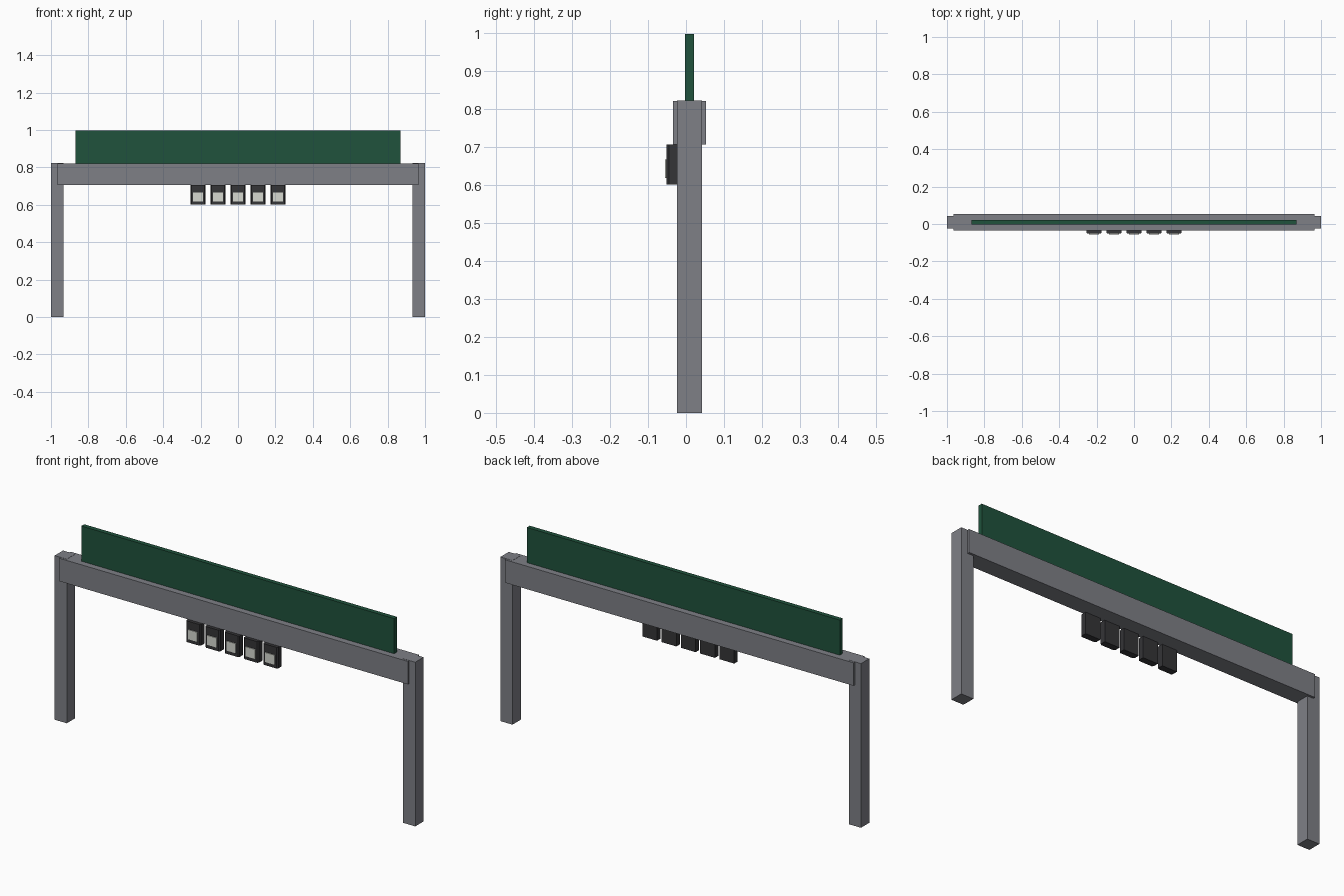
import bpy, bmesh

if "Cube" in bpy.data.objects:
    bpy.data.objects.remove(bpy.data.objects["Cube"])


def material(name, rgb):
    m = bpy.data.materials.new(name)
    m.diffuse_color = (*rgb, 1)
    m.use_nodes = True
    m.node_tree.nodes["Principled BSDF"].inputs["Base Color"].default_value = m.diffuse_color
    return m


STEEL = material("steel", (0.21, 0.215, 0.24))
GREEN = material("panel_green", (0.014, 0.085, 0.045))
DARK = material("housing_dark", (0.035, 0.035, 0.038))
PALE = material("lens_pale", (0.68, 0.70, 0.64))


def prism(name, outline, z0, z1, mat):
    """Extrude a counter-clockwise XY outline from z0 to z1."""
    bm = bmesh.new()
    base = bm.faces.new([bm.verts.new((x, y, z0)) for x, y in outline])
    top = bmesh.ops.extrude_face_region(bm, geom=[base], use_keep_orig=True)
    verts = [g for g in top["geom"] if isinstance(g, bmesh.types.BMVert)]
    bmesh.ops.translate(bm, verts=verts, vec=(0, 0, z1 - z0))
    bmesh.ops.recalc_face_normals(bm, faces=bm.faces)
    mesh = bpy.data.meshes.new(name)
    bm.to_mesh(mesh)
    bm.free()
    mesh.materials.append(mat)
    obj = bpy.data.objects.new(name, mesh)
    bpy.context.collection.objects.link(obj)
    return obj


def box(name, x0, x1, y0, y1, z0, z1, mat):
    return prism(name, [(x0, y0), (x1, y0), (x1, y1), (x0, y1)], z0, z1, mat)


# Posts
box("left_post", -1, -0.933, -0.024, 0.042, 0, 0.823, STEEL)
box("right_post", 0.933, 1, -0.024, 0.042, 0, 0.823, STEEL)

# Cross beam wraps slightly past the posts in depth
box("cross_beam", -0.966, 0.966, -0.034, 0.053, 0.707, 0.822, STEEL)

# Sign panel standing on the beam
box("sign_panel", -0.868, 0.868, -0.002, 0.021, 0.822, 0.998, GREEN)

# Row of lamps hanging below the beam, front corners chamfered
for i in range(5):
    x = (i - 2) * 0.107
    w, c = 0.041, 0.006
    outline = [(x - w + c, -0.051), (x + w - c, -0.051), (x + w, -0.051 + c),
               (x + w, -0.018), (x - w, -0.018), (x - w, -0.051 + c)]
    prism(f"lamp_housing_{i + 1}", outline, 0.601, 0.707, DARK)
    box(f"lamp_lens_{i + 1}", x - 0.026, x + 0.026, -0.055, -0.050, 0.619, 0.667, PALE)
